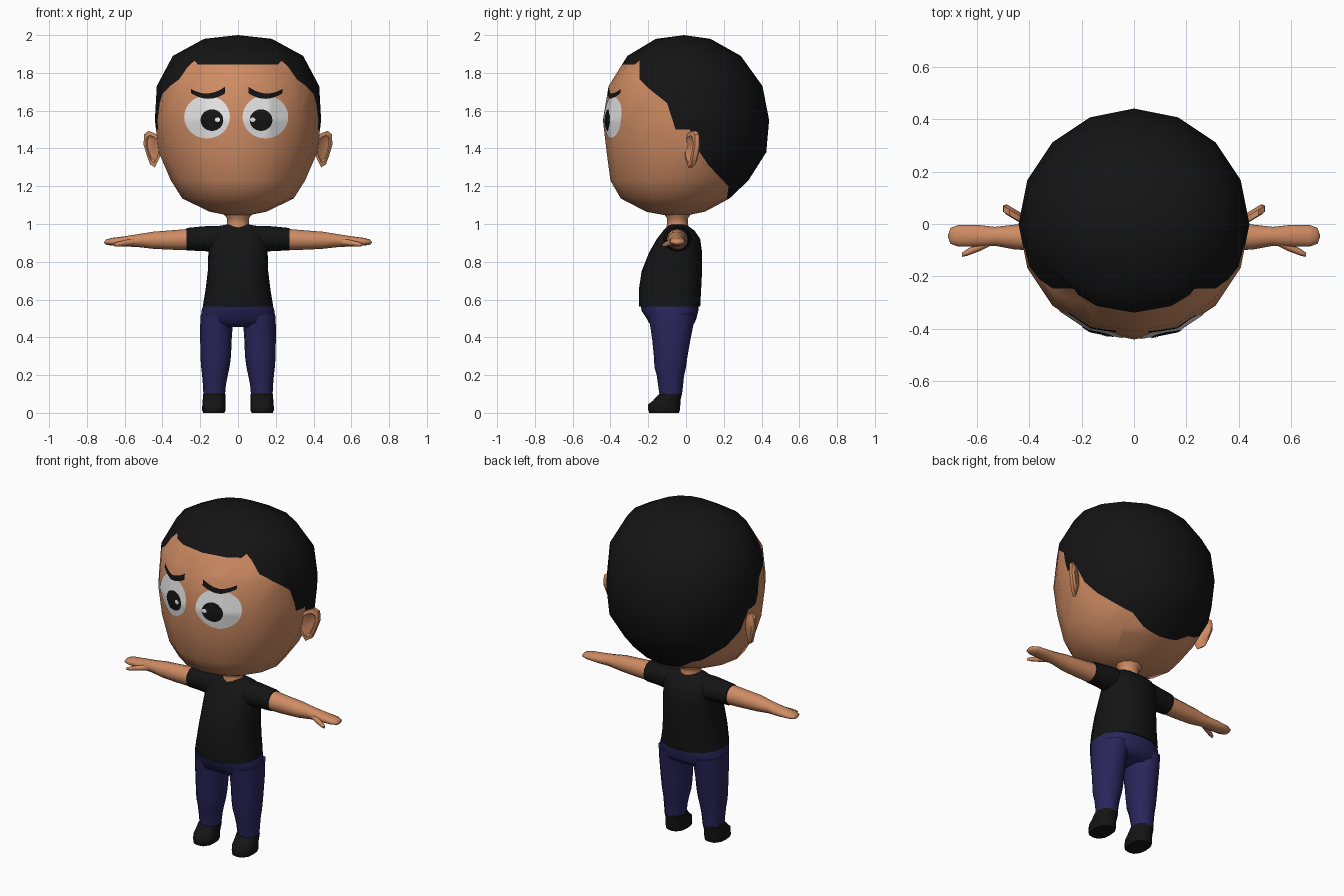
import bpy, bmesh, math
from mathutils import Vector as V
from mathutils.bvhtree import BVHTree

if "Cube" in bpy.data.objects:
    bpy.data.objects.remove(bpy.data.objects["Cube"])


def mat(name, r, g, b):
    m = bpy.data.materials.new(name)
    m.diffuse_color = (r, g, b, 1)
    m.use_nodes = True
    m.node_tree.nodes["Principled BSDF"].inputs["Base Color"].default_value = m.diffuse_color
    return m


skin = mat("skin", 0.62, 0.26, 0.125)
black = mat("black", 0.007, 0.007, 0.007)
navy = mat("navy", 0.022, 0.019, 0.105)
white = mat("white", 0.8, 0.8, 0.8)


def finish(name, bm, mats, mirror=False, angle=60):
    me = bpy.data.meshes.new(name)
    bm.to_mesh(me)
    ob = bpy.data.objects.new(name, me)
    bpy.context.collection.objects.link(ob)
    for m in mats:
        me.materials.append(m)
    bpy.ops.object.select_all(action='DESELECT')
    bpy.context.view_layer.objects.active = ob
    ob.select_set(True)
    bpy.ops.object.shade_smooth_by_angle(angle=math.radians(angle))
    if mirror:
        ob.modifiers.new("Mirror", 'MIRROR').use_mirror_merge = False
    return ob


def ring(c, a, b, n=12, p=2.0, axis='z'):
    """Superellipse ring around c: half sizes a, b across the given axis."""
    pts = []
    for i in range(n):
        t = 2 * math.pi * i / n
        co, si = math.cos(t), math.sin(t)
        s = (abs(co) ** p + abs(si) ** p) ** (-1 / p)
        u, w = a * co * s, b * si * s
        pts.append(V(c) + (V((u, w, 0)) if axis == 'z' else V((0, u, w))))
    return pts


def loft(rings, tips=(None, None)):
    """Skin the rings; ends closed by a flat cap or a fan to a tip point."""
    bm = bmesh.new()
    rs = [[bm.verts.new(p) for p in r] for r in rings]
    n = len(rs[0])
    for r, s in zip(rs, rs[1:]):
        for i in range(n):
            j = (i + 1) % n
            bm.faces.new((r[i], r[j], s[j], s[i]))
    for r, tip in ((rs[0], tips[0]), (rs[-1], tips[1])):
        if tip is None:
            bm.faces.new(r)
        else:
            t = bm.verts.new(tip)
            for i in range(n):
                bm.faces.new((r[i], r[(i + 1) % n], t))
    bmesh.ops.recalc_face_normals(bm, faces=bm.faces)
    return bm


def stack(rows, n=12, p=2.0):
    """Rows of (z, x centre, x half size, y front, y back)."""
    return [ring((x, (f + b) / 2, z), rx, (b - f) / 2, n, p) for z, x, rx, f, b in rows]


# Head, with the hairline cut into it
bm = loft(stack([
    (1.98, 0, .18, -.16, .13), (1.89, 0, .345, -.31, .29), (1.73, 0, .43, -.41, .405),
    (1.55, 0, .44, -.44, .44), (1.38, 0, .42, -.42, .425), (1.23, 0, .355, -.40, .33),
    (1.135, 0, .295, -.345, .23), (1.065, 0, .15, -.21, .10)], 16),
    ((0, -.01, 2.0), (0, -.05, 1.035)))
skull = BVHTree.FromBMesh(bm)
hairline = [(-.5, 1.845), (-.27, 1.845), (-.247, 1.865), (-.245, 1.765), (-.2, 1.72), (-.1, 1.64),
            (-.055, 1.5), (.02, 1.5), (.065, 1.39), (.12, 1.31), (.225, 1.2), (.215, 1.12), (.3, 1.12)]
pad = .1
for (y0, z0), (y1, z1) in zip(hairline, hairline[1:]):
    fs = []
    for f in bm.faces:
        c = f.calc_center_median()
        if min(y0, y1) - pad < c.y < max(y0, y1) + pad and min(z0, z1) - pad < c.z < max(z0, z1) + pad:
            fs.append(f)
    geom = set(fs) | {e for f in fs for e in f.edges} | {v for f in fs for v in f.verts}
    bmesh.ops.bisect_plane(bm, geom=list(geom), dist=1e-5, plane_co=(0, y0, z0),
                           plane_no=(0, z1 - z0, y0 - y1))
region = hairline + [(.6, 1.12), (.6, 2.2), (-.5, 2.2)]


def inside(y, z):
    hit = False
    for (a, b), (c, d) in zip(region, region[1:] + region[:1]):
        if (b > z) != (d > z) and y < a + (z - b) * (c - a) / (d - b):
            hit = not hit
    return hit


for f in bm.faces:
    c = f.calc_center_median()
    f.material_index = int(inside(c.y, c.z))
finish("head", bm, [skin, black])


# Eyes and brows: thin plates draped over the face
def drape(name, func, nu, nv, off, m):
    bm = bmesh.new()
    g = []
    for i in range(nu + 1):
        row = []
        for j in range(nv + 1):
            x, z = func(i / nu, j / nv)
            hit = skull.ray_cast(V((x, -1, z)), V((0, 1, 0)))[0]
            row.append(bm.verts.new((x, hit.y - off, z)))
        g.append(row)
    for i in range(nu):
        for j in range(nv):
            bm.faces.new((g[i][j], g[i + 1][j], g[i + 1][j + 1], g[i][j + 1]))
    bmesh.ops.remove_doubles(bm, verts=bm.verts, dist=1e-5)
    bmesh.ops.recalc_face_normals(bm, faces=bm.faces)
    if sum(f.normal.y for f in bm.faces) > 0:
        bmesh.ops.reverse_faces(bm, faces=bm.faces)
    finish(name, bm, [m])


def disc(name, x, z, rx, rz, off, m):
    def f(u, v):
        t = 2 * math.pi * u
        return x + rx * v * math.cos(t), z + rz * v * math.sin(t)
    drape(name, f, 32, 8, off, m)


def brow(s, xc):
    def f(u, v):  # u runs from the inner to the outer end
        z = 1.674 + .03 * (2 * u - 1) ** 2 + .006 * (1 - u)
        return xc + s * (u - .5) * .18, z + (v - .5) * (.034 - .012 * u)
    return f


for side, s, ex, px, hx in (("left", -1, -.164, -.138, -.108), ("right", 1, .145, .122, .078)):
    disc(side + "_eye_white", ex, 1.567, .121, .114, .004, white)
    disc(side + "_pupil", px, 1.55, .06, .057, .0065, black)
    disc(side + "_eye_glint", hx, 1.552, .014, .012, .009, white)
    drape(side + "_brow", brow(s, -.158 if s < 0 else .145), 20, 3, .0085, black)

# Ears: low-poly outline with a hollow front, leaning back
outline = [(.40, 1.44), (.44, 1.48), (.475, 1.493), (.497, 1.475), (.50, 1.42),
           (.482, 1.36), (.465, 1.315), (.44, 1.30), (.415, 1.35)]


def ear_ring(scale, dy):
    return [V((.45 + (x - .45) * scale, .03 + (x - .45) * .6 * scale + dy, 1.40 + (z - 1.40) * scale))
            for x, z in outline]


finish("ears", loft([ear_ring(.7, .024), ear_ring(1, .01), ear_ring(1, -.012),
                     ear_ring(.75, -.016), ear_ring(.6, -.004)]), [skin], True, 40)

# Neck
finish("neck", loft(stack([(.96, 0, .07, -.11, .02), (1.0, 0, .058, -.1, .01),
                           (1.03, 0, .058, -.1, .01), (1.07, 0, .09, -.13, .04)])), [skin])

# Shirt body and sleeves
finish("shirt", loft(stack([
    (.562, 0, .187, -.248, .075), (.65, 0, .172, -.25, .08), (.75, 0, .16, -.235, .085),
    (.85, 0, .157, -.195, .085), (.92, 0, .155, -.155, .075), (.965, 0, .14, -.12, .045),
    (.99, 0, .10, -.095, .01), (.997, 0, .06, -.085, -.005)], 16, 2.4)), [black])
finish("sleeves", loft([ring((x, -.045, z), a, b, 12, 2, 'x') for x, z, a, b in (
    (.08, .918, .075, .072), (.15, .922, .075, .068), (.20, .922, .066, .064), (.272, .919, .06, .06))]),
    [black], True)

# Arms with mitten hands, and thumbs
finish("arms", loft([ring((x, y, z), a, b, 12, 2, 'x') for x, y, z, a, b in (
    (.26, -.047, .918, .055, .056), (.36, -.049, .915, .05, .051), (.45, -.05, .914, .048, .045),
    (.53, -.047, .912, .036, .034), (.60, -.045, .908, .042, .027), (.67, -.045, .906, .041, .02),
    (.70, -.045, .904, .03, .013))], (None, (.71, -.045, .903))), [skin], True)
finish("thumbs", loft([ring(c, a, a, 8, 2, 'x') for c, a in (
    ((.54, -.06, .907), .02), ((.59, -.088, .9), .016), ((.635, -.108, .893), .013),
    ((.655, -.117, .89), .008))]), [skin], True)

# Trousers: hips and two legs
finish("hips", loft(stack([
    (.57, 0, .184, -.24, .068), (.54, 0, .193, -.235, .065), (.50, 0, .197, -.208, .055),
    (.475, 0, .19, -.195, .045), (.455, 0, .15, -.16, .01)], 16, 2.5)), [navy])
finish("legs", loft(stack([
    (.52, .11, .087, -.20, .05), (.45, .115, .086, -.188, .036), (.38, .117, .083, -.178, .022),
    (.30, .118, .081, -.17, .008), (.24, .12, .075, -.167, 0), (.20, .122, .068, -.155, -.01),
    (.15, .125, .061, -.148, -.015), (.095, .126, .057, -.14, -.022)], 12, 2.3)), [navy], True)

# Shoes
finish("shoes", loft(stack([
    (0, .128, .056, -.195, -.038), (.015, .128, .062, -.2, -.032), (.045, .128, .061, -.2, -.03),
    (.065, .127, .06, -.175, -.03), (.10, .126, .059, -.143, -.022)], 12, 2.6)), [black], True)
